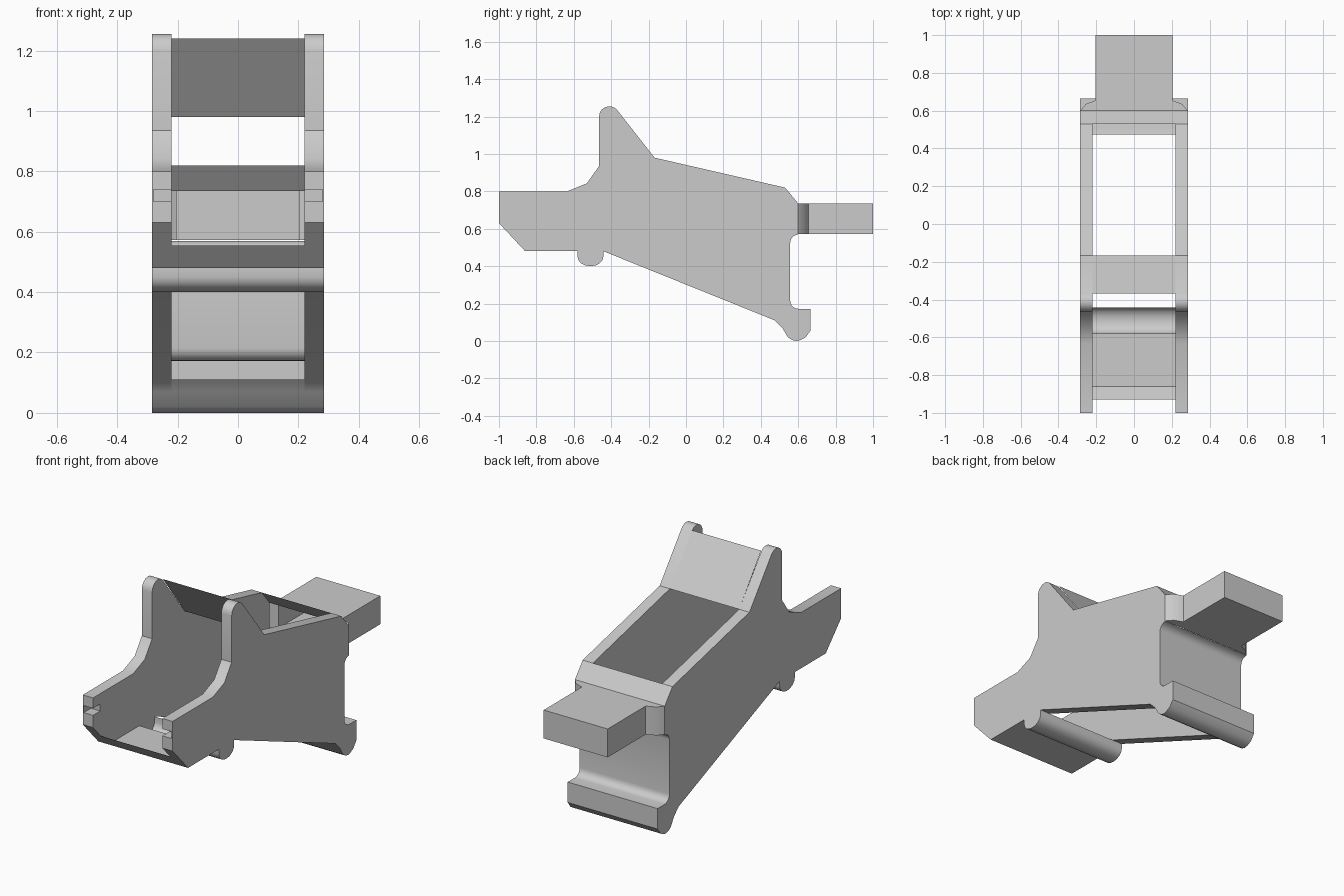
import bpy, bmesh, math

if "Cube" in bpy.data.objects:
    bpy.data.objects.remove(bpy.data.objects["Cube"])

W, T = 0.285, 0.065          # half width, side plate thickness
I = W - T                    # half width between the plates


def finish(name, bm):
    bmesh.ops.recalc_face_normals(bm, faces=bm.faces)
    mesh = bpy.data.meshes.new(name)
    bm.to_mesh(mesh)
    bm.free()
    obj = bpy.data.objects.new(name, mesh)
    bpy.context.collection.objects.link(obj)
    return obj


def smooth(obj):
    bpy.ops.object.select_all(action='DESELECT')
    obj.select_set(True)
    bpy.context.view_layer.objects.active = obj
    bpy.ops.object.shade_smooth_by_angle(angle=math.radians(35))


def plate(name, outline, x0, x1):
    """Solid slab: y-z outline extruded from x0 to x1."""
    bm = bmesh.new()
    face = bm.faces.new([bm.verts.new((x0, y, z)) for y, z in outline])
    out = bmesh.ops.extrude_face_region(bm, geom=[face])['geom']
    bmesh.ops.translate(bm, vec=(x1 - x0, 0, 0),
                        verts=[v for v in out if isinstance(v, bmesh.types.BMVert)])
    return finish(name, bm)


def sheet(name, path):
    """Thin skin: y-z path swept across the gap between the plates."""
    bm = bmesh.new()
    rows = [[bm.verts.new((x, y, z)) for x in (-I, I)] for y, z in path]
    for a, b in zip(rows, rows[1:]):
        bm.faces.new((a[0], a[1], b[1], b[0]))
    smooth(finish(name, bm))


def arc(cy, cz, ry, rz, a0, a1, n):
    return [(cy + ry * math.cos(math.radians(a0 + (a1 - a0) * i / n)),
             cz + rz * math.sin(math.radians(a0 + (a1 - a0) * i / n))) for i in range(n + 1)]


# profile pieces shared by side plates and cross skins
top_front = [(-1, 0.80), (-0.635, 0.80), (-0.53, 0.843), (-0.465, 0.935)]
horn_tip = arc(-0.41, 1.20, 0.055, 0.055, 180, 45, 6)
hopper = [(-0.367, 1.24), (-0.168, 0.98)]
shoulder = [(0.53, 0.82), (0.60, 0.735)]
back_wall = ([(0.60, 0.57)] + arc(0.60, 0.525, 0.043, 0.043, 110, 180, 4)
             + arc(0.60, 0.215, 0.043, 0.043, 180, 270, 5))
foot = ([(0.665, 0.172), (0.665, 0.055), (0.64, 0.02), (0.612, 0.005), (0.59, 0),
         (0.568, 0.005), (0.545, 0.02), (0.515, 0.07), (0.475, 0.11)])
roller = [(-0.442, 0.48)] + arc(-0.511, 0.45, 0.069, 0.05, 0, -180, 8) + [(-0.58, 0.48)]
lip = [(-0.86, 0.48)]
outline = (top_front + horn_tip + hopper[1:] + shoulder + back_wall + foot
           + roller + lip + [(-1, 0.63)])

# side plates, each with a small notch at the inner front edge
for side, s in (("left", -1), ("right", 1)):
    body = plate(side + "_side_plate", outline, s * I, s * W)
    cutter = plate("notch_cutter", [(-1.1, 0.70), (-0.935, 0.70), (-0.935, 0.74), (-1.1, 0.74)],
                   s * (I - 0.05), s * (W - 0.006))
    cutter.hide_render = True
    mod = body.modifiers.new("notch", 'BOOLEAN')
    mod.operation, mod.solver, mod.object = 'DIFFERENCE', 'EXACT', cutter
    bpy.context.view_layer.objects.active = body
    bpy.ops.object.modifier_apply(modifier=mod.name)
    bpy.data.objects.remove(cutter)
    smooth(body)

# cross skins
sheet("hopper_slope", hopper)
sheet("rear_shoulder", shoulder)
sheet("rear_wall_and_foot", back_wall + foot)
sheet("front_tray", roller + lip + [(-0.93, 0.555)])

# hollow rear tongue with flared root, open towards the body
half = [(W, 0.60), (0.255, 0.635), (0.203, 0.655), (0.203, 1.0)]
loop = half + [(-x, y) for x, y in reversed(half)]
bm = bmesh.new()
low = [bm.verts.new((x, y, 0.572)) for x, y in loop]
high = [bm.verts.new((x, y, 0.735)) for x, y in loop]
bm.faces.new(low)
bm.faces.new(high)
for i in range(len(loop) - 1):
    bm.faces.new((low[i], low[i + 1], high[i + 1], high[i]))
smooth(finish("rear_tongue", bm))
